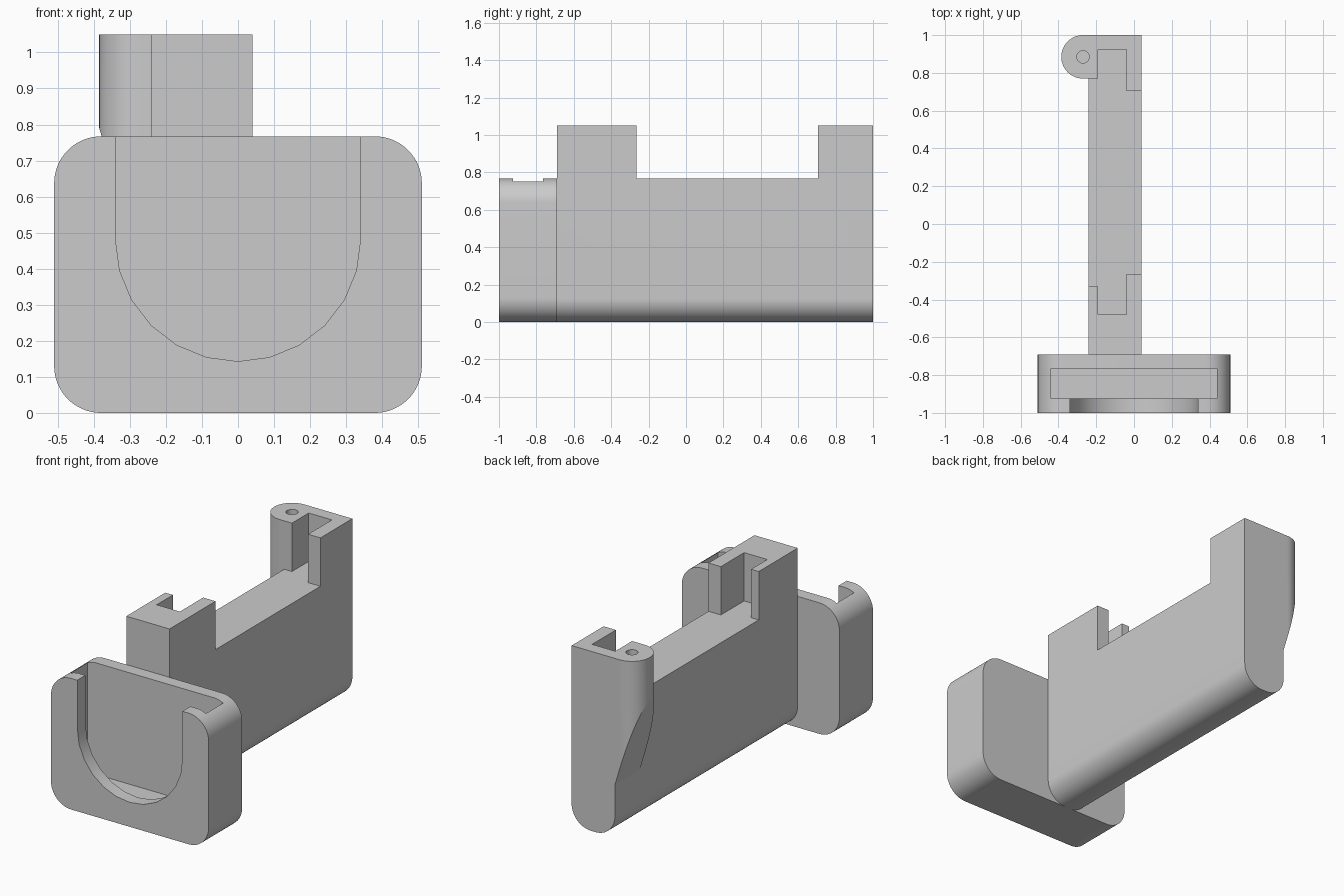
import bpy, bmesh
from math import sin, cos, pi, radians
from mathutils import Vector

if "Cube" in bpy.data.objects:
    bpy.data.objects.remove(bpy.data.objects["Cube"])

GREY = (0.6, 0.6, 0.6, 1)
mat = bpy.data.materials.new("light_grey")
mat.use_nodes = True
mat.diffuse_color = GREY
mat.node_tree.nodes["Principled BSDF"].inputs["Base Color"].default_value = GREY

PLANE = {"y": lambda a, b, d: (a, d, b), "z": lambda a, b, d: (a, b, d)}


def arc(cx, cy, r, start, end, steps=16):
    angles = [radians(start + (end - start) * i / steps) for i in range(steps + 1)]
    return [(cx + r * cos(t), cy + r * sin(t)) for t in angles]


def prism(name, outline, axis, low, high, slope=None):
    """Extrude an outline along an axis; slope trims away one side of a plane."""
    bm = bmesh.new()
    place = PLANE[axis]
    base = bm.faces.new([bm.verts.new(place(a, b, low)) for a, b in outline])
    top = bmesh.ops.extrude_face_region(bm, geom=[base])["geom"]
    move = Vector(place(0, 0, high - low))
    bmesh.ops.translate(bm, vec=move, verts=[g for g in top if isinstance(g, bmesh.types.BMVert)])
    if slope:
        cut = bmesh.ops.bisect_plane(bm, geom=bm.verts[:] + bm.edges[:] + bm.faces[:],
                                     plane_co=slope[0], plane_no=slope[1], clear_outer=True)
        edges = [g for g in cut["geom_cut"] if isinstance(g, bmesh.types.BMEdge)]
        bmesh.ops.holes_fill(bm, edges=edges, sides=0)
    bmesh.ops.recalc_face_normals(bm, faces=bm.faces)
    mesh = bpy.data.meshes.new(name)
    bm.to_mesh(mesh)
    bm.free()
    mesh.materials.append(mat)
    obj = bpy.data.objects.new(name, mesh)
    bpy.context.collection.objects.link(obj)
    return obj


def combine(obj, steps, angle):
    """Apply boolean steps, drop the helpers and shade smooth."""
    for operation, helper in steps:
        helper.hide_render = True
        mod = obj.modifiers.new(helper.name, "BOOLEAN")
        mod.operation, mod.object, mod.solver = operation, helper, "EXACT"
    graph = bpy.context.evaluated_depsgraph_get()
    mesh = bpy.data.meshes.new_from_object(obj.evaluated_get(graph))
    obj.modifiers.clear()
    obj.data = mesh
    for _, helper in steps:
        bpy.data.objects.remove(helper)
    bpy.ops.object.select_all(action="DESELECT")
    obj.select_set(True)
    bpy.context.view_layer.objects.active = obj
    bpy.ops.object.shade_smooth_by_angle(angle=radians(angle))


def rect(x0, x1, y0, y1):
    return [(x0, y0), (x1, y0), (x1, y1), (x0, y1)]


DECK, TOP = 0.767, 1.05

# Front holder: rounded box with a pocket and a U-shaped window
W, R = 0.51, 0.13
corners = [(W - R, R, -90), (W - R, DECK - R, 0), (R - W, DECK - R, 90), (R - W, R, 180)]
outline = [p for x, z, a in corners for p in arc(x, z, R, a, a + 90)]
holder = prism("front_holder", outline, "y", -1, -0.69)
pocket = prism("pocket_cutter", rect(-0.44, 0.44, -0.925, -0.765), "z", 0.115, 1)
window = prism("window_cutter", arc(0, 0.483, 0.34, 180, 360, 12) + [(0.34, 1), (-0.34, 1)],
               "y", -1.1, -0.85)
combine(holder, [("DIFFERENCE", pocket), ("DIFFERENCE", window)], 20)

# Long beam with rounded underside
L, RT, BR = -0.24, 0.04, 0.125
section = arc(L + BR, BR, BR, 180, 270) + arc(RT - BR, BR, BR, 270, 360) + [(RT, TOP), (L, TOP)]
beam = prism("beam", section, "y", -0.69, 1)

# Screw boss on the rear post, tapering down into the beam wall
HX, HY = -0.27, 0.885
boss = prism("screw_boss", arc(HX, HY, 0.115, 90, 270, 32) + [(-0.21, 0.77), (-0.21, 1)],
             "z", 0.1, TOP, slope=((L, 0, 0.31), (-0.48, 0, -0.145)))
hole = prism("hole_cutter", arc(HX, HY, 0.033, 0, 345, 23), "z", 0.75, 1.2)

# Space between the two posts, including their stepped slots
gap = [(-0.19, -0.48), (-0.04, -0.48), (-0.04, -0.265), (0.1, -0.265), (0.1, 0.705),
       (-0.04, 0.705), (-0.04, 0.925), (-0.19, 0.925), (-0.19, 0.77), (-0.3, 0.77),
       (-0.3, -0.33), (-0.19, -0.33)]
notch = prism("notch_cutter", gap, "z", DECK, 1.2)
combine(beam, [("UNION", boss), ("DIFFERENCE", hole), ("DIFFERENCE", notch)], 16)
